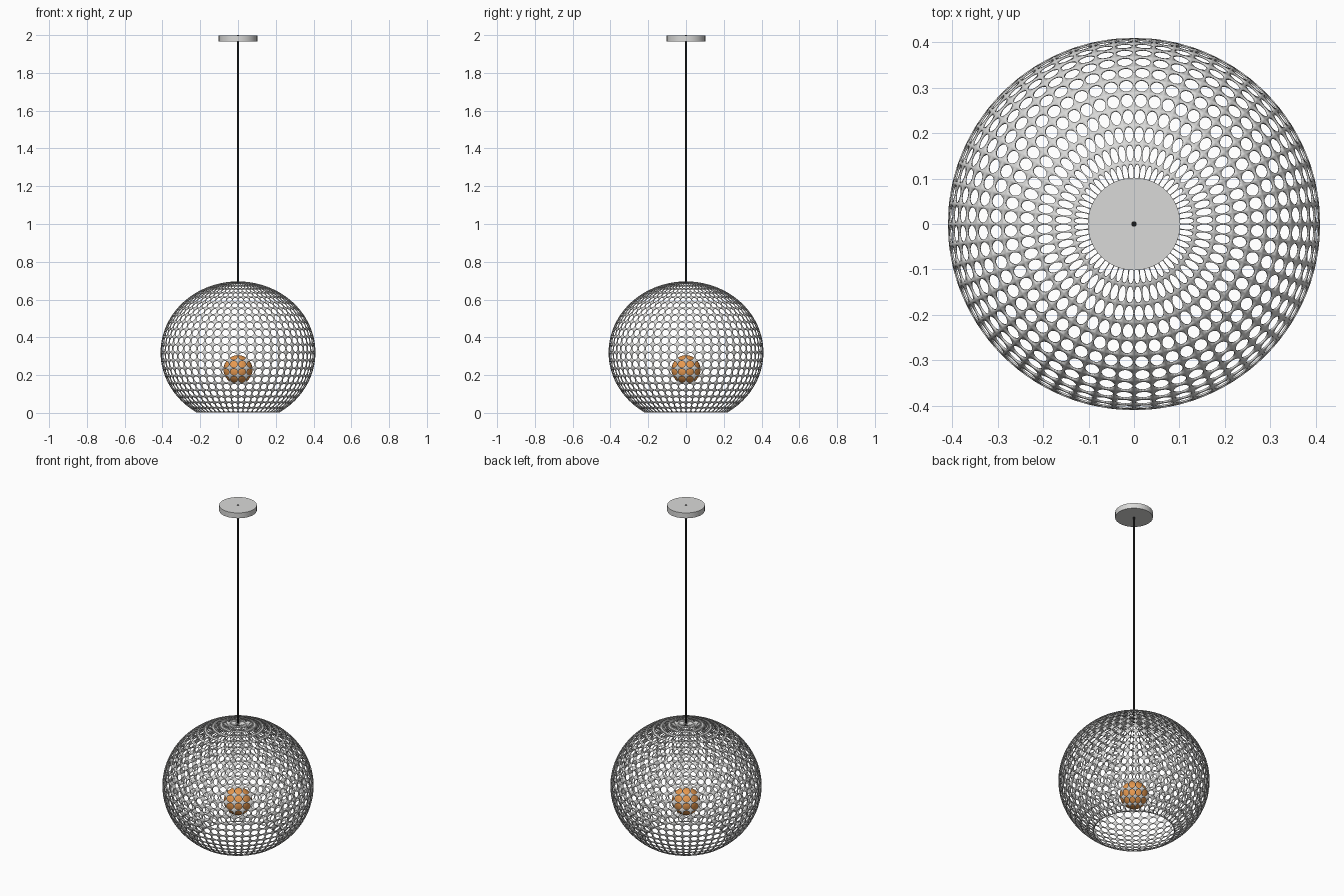
import bpy, bmesh, math

cube = bpy.data.objects.get("Cube")
if cube:
    bpy.data.objects.remove(cube, do_unlink=True)


def material(name, rgb):
    m = bpy.data.materials.new(name)
    m.use_nodes = True
    m.diffuse_color = (*rgb, 1)
    m.node_tree.nodes["Principled BSDF"].inputs["Base Color"].default_value = (*rgb, 1)
    return m


GREY = material("light grey metal", (0.7, 0.7, 0.69))
BLACK = material("black cord", (0.01, 0.01, 0.01))
ORANGE = material("orange bulb", (0.8, 0.32, 0.08))


def finish(obj, name, mat):
    obj.name = name
    obj.data.materials.append(mat)
    bpy.ops.object.select_all(action="DESELECT")
    obj.select_set(True)
    bpy.context.view_layer.objects.active = obj
    bpy.ops.object.shade_smooth_by_angle(angle=math.radians(40))
    return obj


def cylinder(name, radius, z0, z1, sides, mat):
    bpy.ops.mesh.primitive_cylinder_add(vertices=sides, radius=radius, depth=z1 - z0,
                                        location=(0, 0, (z0 + z1) / 2))
    return finish(bpy.context.object, name, mat)


# Perforated shade: flattened globe, open at the bottom, one rounded hole per cell
COLUMNS, ROWS, OPEN_ROWS = 56, 28, 5
RADIUS, HALF_HEIGHT, CENTRE_Z = 0.408, 0.374, 0.32
HOLE, HOLE_POINTS = 0.87, 16


def globe_point(u, v):
    polar, around = math.pi * v / ROWS, math.tau * u / COLUMNS
    r = RADIUS * math.sin(polar)
    return (r * math.cos(around), r * math.sin(around),
            CENTRE_Z + HALF_HEIGHT * math.cos(polar))


bm = bmesh.new()
for row in range(ROWS - OPEN_ROWS):
    for col in range(COLUMNS):
        outer, inner = [], []
        for k in range(HOLE_POINTS):
            a = math.tau * k / HOLE_POINTS
            c, s = math.cos(a), math.sin(a)
            edge = 0.5 / max(abs(c), abs(s))
            hole = HOLE / 2
            for ring, size in ((outer, edge), (inner, hole)):
                ring.append(bm.verts.new(globe_point(col + 0.5 + c * size,
                                                     row + 0.5 + s * size)))
        for k in range(HOLE_POINTS):
            n = (k + 1) % HOLE_POINTS
            bm.faces.new((outer[k], inner[k], inner[n], outer[n]))
bmesh.ops.remove_doubles(bm, verts=bm.verts, dist=0.0001)
bmesh.ops.recalc_face_normals(bm, faces=bm.faces)
mesh = bpy.data.meshes.new("shade")
bm.to_mesh(mesh)
bm.free()
shade = bpy.data.objects.new("shade", mesh)
bpy.context.collection.objects.link(shade)
finish(shade, "shade", GREY)
wall = shade.modifiers.new("wall", "SOLIDIFY")
wall.thickness = 0.004
wall.offset = 0

# Ceiling plate and hanging cord
cylinder("ceiling_plate", 0.102, 1.967, 1.999, 64, GREY)
cylinder("cord", 0.006, 0.685, 2.0, 16, BLACK)

# Bulb
bpy.ops.mesh.primitive_uv_sphere_add(segments=32, ring_count=16, radius=0.077,
                                     location=(0, 0, 0.229))
finish(bpy.context.object, "bulb", ORANGE)
